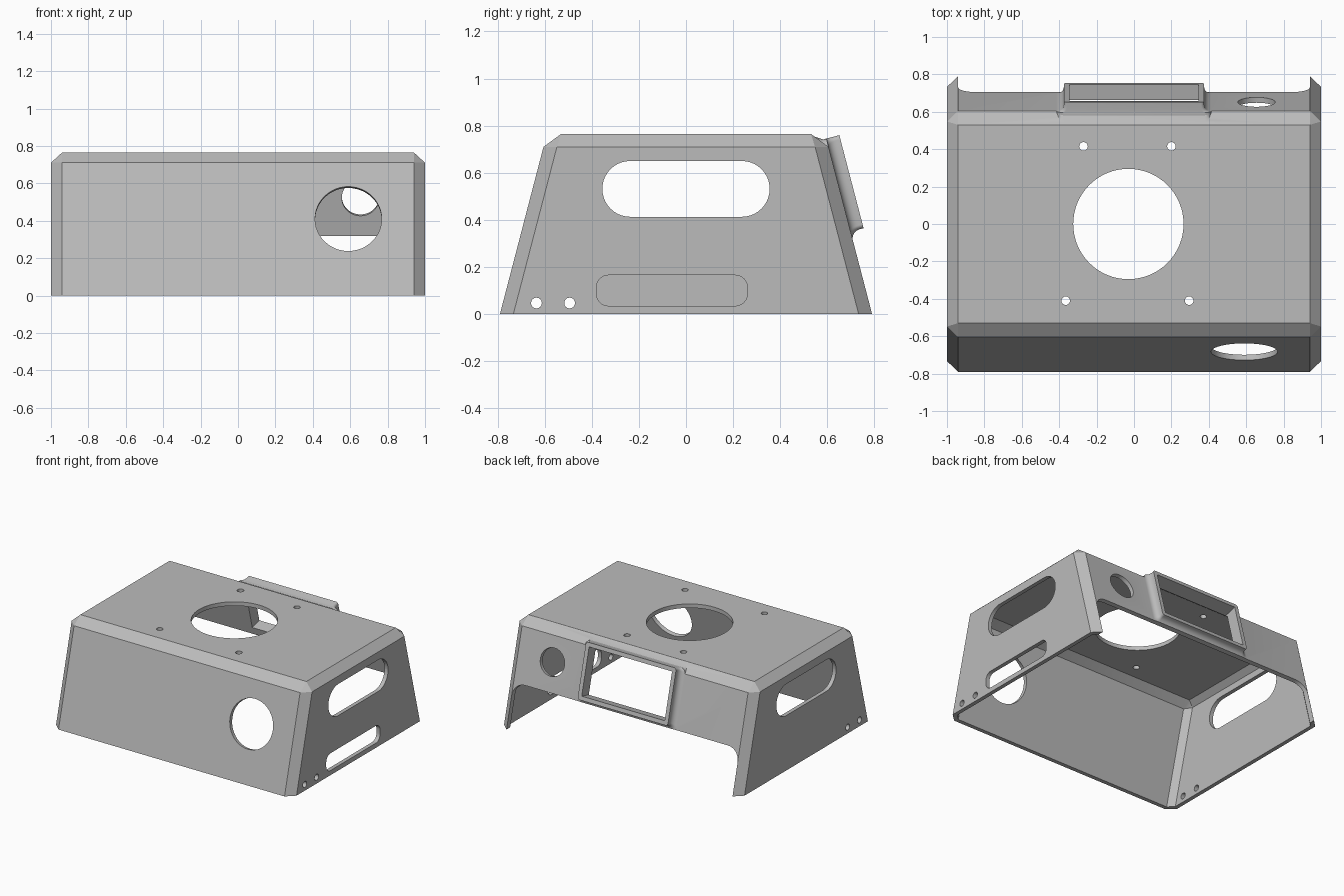
import bpy, bmesh, math
from mathutils import Vector

if "Cube" in bpy.data.objects:
    bpy.data.objects.remove(bpy.data.objects["Cube"])

SLOPE = 0.2606                       # lean of the front and back walls
A = math.atan(SLOPE)
C, S = math.cos(A), math.sin(A)

grey = bpy.data.materials.new("grey plastic")
grey.diffuse_color = (0.5, 0.5, 0.5, 1)
grey.use_nodes = True
grey.node_tree.nodes["Principled BSDF"].inputs["Base Color"].default_value = grey.diffuse_color

# Local frames: origin, across, up, outward
TOP = [Vector(p) for p in ((0, 0, 0.765), (1, 0, 0), (0, 1, 0), (0, 0, 1))]
RIGHT = [Vector(p) for p in ((1, 0, 0), (0, 1, 0), (0, 0, 1), (1, 0, 0))]
LEFT = [Vector(p) for p in ((-1, 0, 0), (0, 1, 0), (0, 0, 1), (-1, 0, 0))]
FRONT = [Vector(p) for p in ((0, -0.79, 0), (1, 0, 0), (0, S, C), (0, -C, S))]
BACK = [Vector(p) for p in ((0, 0.79, 0), (1, 0, 0), (0, -S, C), (0, C, S))]


def finish(bm, name):
    bmesh.ops.recalc_face_normals(bm, faces=bm.faces)
    me = bpy.data.meshes.new(name)
    bm.to_mesh(me)
    bm.free()
    me.materials.append(grey)
    ob = bpy.data.objects.new(name, me)
    bpy.context.collection.objects.link(ob)
    return ob


def loft(name, frame, rings):
    """Closed solid through rings of (outline, depth) in a local frame."""
    o, u, v, n = frame
    bm = bmesh.new()
    loops = [[bm.verts.new(o + u * a + v * b + n * d) for a, b in pts] for pts, d in rings]
    for p, q in zip(loops, loops[1:]):
        for i in range(len(p)):
            j = (i + 1) % len(p)
            bm.faces.new((p[i], p[j], q[j], q[i]))
    bm.faces.new(loops[0])
    bm.faces.new(loops[-1])
    return finish(bm, name)


def rounded(x0, x1, y0, y1, r, seg=6):
    pts = []
    for k, (cx, cy) in enumerate(((x1 - r, y1 - r), (x0 + r, y1 - r),
                                  (x0 + r, y0 + r), (x1 - r, y0 + r))):
        for i in range(seg + 1):
            t = math.pi / 2 * (k + i / seg)
            pts.append((cx + r * math.cos(t), cy + r * math.sin(t)))
    return pts


def circle(x, y, r, n=48):
    return [(x + r * math.cos(2 * math.pi * i / n), y + r * math.sin(2 * math.pi * i / n))
            for i in range(n)]


def hull(name, tx, ty, tz, sx, sy, sz, fy, fz, z0):
    """Chamfered tapering block: top plate, side plates and front/back plates."""
    bm = bmesh.new()
    for i in (-1, 1):
        for j in (-1, 1):
            for p in ((tx, ty, tz), (sx, sy, sz), (sx, sy + SLOPE * (sz - z0), z0),
                      (tx, fy, fz), (tx, fy + SLOPE * (fz - z0), z0)):
                bm.verts.new((p[0] * i, p[1] * j, p[2]))
    bmesh.ops.convex_hull(bm, input=bm.verts)
    bmesh.ops.dissolve_limit(bm, angle_limit=0.01, verts=bm.verts, edges=bm.edges)
    return finish(bm, name)


def combine(body, other, op):
    m = body.modifiers.new(op, 'BOOLEAN')
    m.operation, m.object, m.solver = op, other, 'EXACT'
    bpy.context.view_layer.objects.active = body
    bpy.ops.object.modifier_apply(modifier=m.name)
    bpy.data.objects.remove(other)


def cut(body, frame, outline, d0=-0.12, d1=0.12):
    combine(body, loft("cutter", frame, [(outline, d0), (outline, d1)]), 'DIFFERENCE')


# Outer shell
shell = hull("housing_shell", 0.94, 0.53, 0.765, 1.0, 0.548, 0.71, 0.605, 0.71, 0.0)

# Screen bezel on the back with a concave flare into the wall
R = 0.04


def bezel_outline(e, top):
    return rounded(-0.375 - e, 0.375 + e, 0.362 - e, 0.77 + top, 0.018 + e * 0.5)


rings = [(bezel_outline(R, 0.03), -0.06), (bezel_outline(R, 0), -0.015)]
for i in range(7):
    t = math.pi / 2 * i / 6
    rings.append((bezel_outline(R * (1 - math.sin(t)), 0), R * (1 - math.cos(t))))
rings.append((bezel_outline(0, 0), 0.057))
combine(shell, loft("screen_bezel", BACK, rings), 'UNION')

# Hollow inside, open at the bottom
combine(shell, hull("cavity", 0.928, 0.518, 0.735, 0.97, 0.535, 0.698, 0.579, 0.692, -0.1),
        'DIFFERENCE')

# Back wall: screen window, button hole and rounded open gap
cut(shell, BACK, [(-0.345, 0.392), (0.345, 0.392), (0.345, 0.74), (-0.345, 0.74)])
cut(shell, BACK, circle(0.655, 0.548, 0.1))
cut(shell, BACK, rounded(-0.94, 0.94, -0.3, 0.336, 0.095))

# Front wall: large round hole
cut(shell, FRONT, circle(0.59, 0.424, 0.178))

# Top: large centre hole and four screw holes
cut(shell, TOP, circle(-0.03, 0, 0.295, 64))
for x, y in ((-0.27, 0.415), (0.2, 0.415), (-0.365, -0.41), (0.295, -0.41)):
    cut(shell, TOP, circle(x, y, 0.023, 16))

# Sides: handle slots and pin holes, plus a lower slot on the right only
for side in (LEFT, RIGHT):
    cut(shell, side, rounded(-0.355, 0.355, 0.413, 0.65, 0.118, 10))
    for y in (-0.635, -0.494):
        cut(shell, side, circle(y, 0.047, 0.023, 16))
cut(shell, RIGHT, rounded(-0.38, 0.26, 0.035, 0.165, 0.05))

# Smooth curved surfaces, sharp edges kept
bpy.ops.object.select_all(action='DESELECT')
shell.select_set(True)
bpy.context.view_layer.objects.active = shell
bpy.ops.object.shade_smooth_by_angle(angle=math.radians(28))
